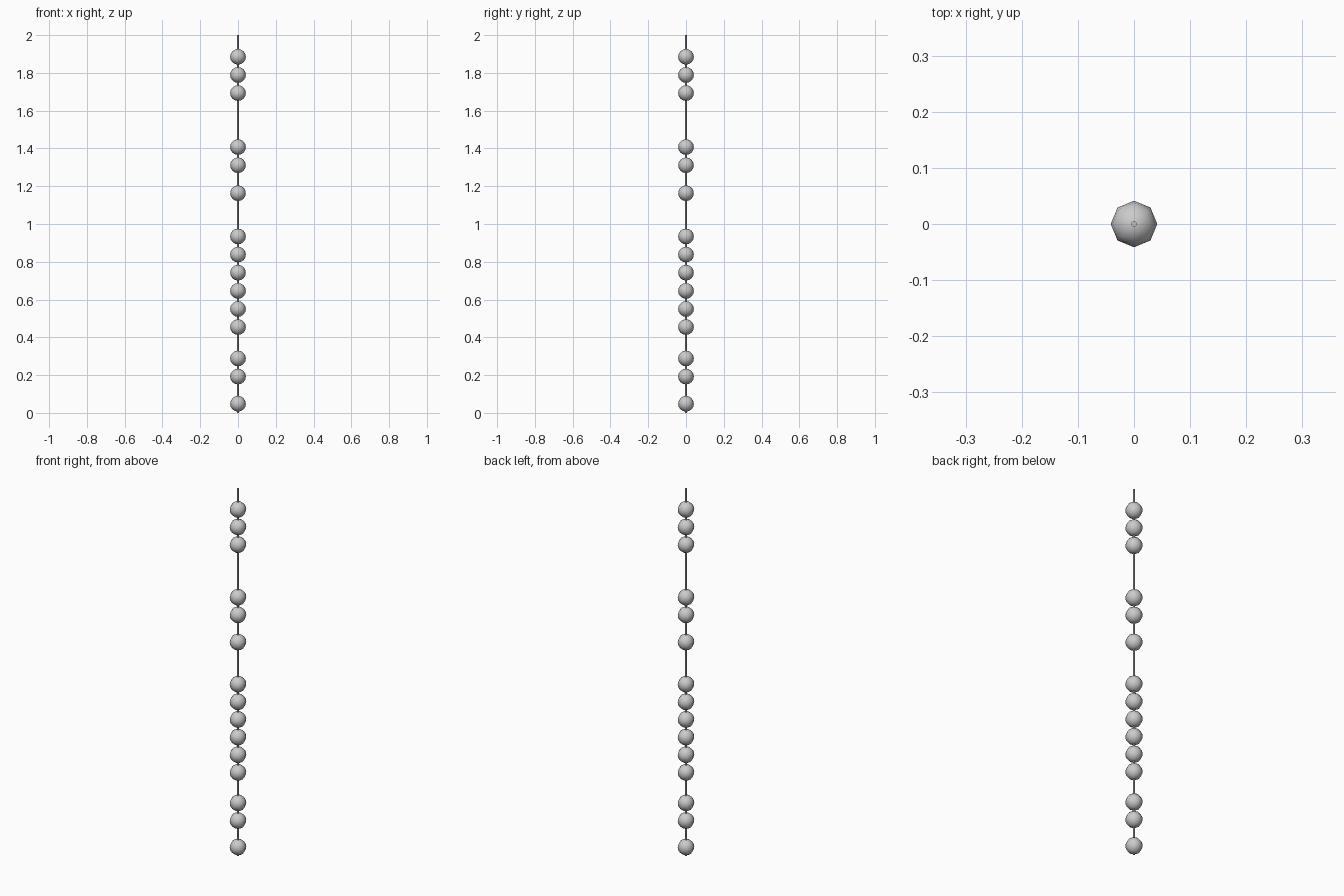
import bpy

if "Cube" in bpy.data.objects:
    bpy.data.objects.remove(bpy.data.objects["Cube"])

BEAD_R = 0.0415
ROD_R = 0.005
STEP = 0.096
# lowest bead height and bead count of each touching group
GROUPS = [(0.048, 1), (0.192, 2), (0.454, 6), (1.163, 1), (1.311, 2), (1.693, 3)]

# thin upright rod
bpy.ops.mesh.primitive_cylinder_add(vertices=8, radius=ROD_R, depth=2, location=(0, 0, 1))
bpy.context.object.name = "rod"
bpy.ops.object.shade_smooth_by_angle()


def bead(z, index):
    bpy.ops.mesh.primitive_uv_sphere_add(segments=8, ring_count=8, radius=BEAD_R,
                                         location=(0, 0, z))
    bpy.context.object.name = f"bead_{index}"
    bpy.ops.object.shade_smooth()


# beads threaded on the rod
heights = [start + i * STEP for start, count in GROUPS for i in range(count)]
for n, z in enumerate(heights, 1):
    bead(z, n)
